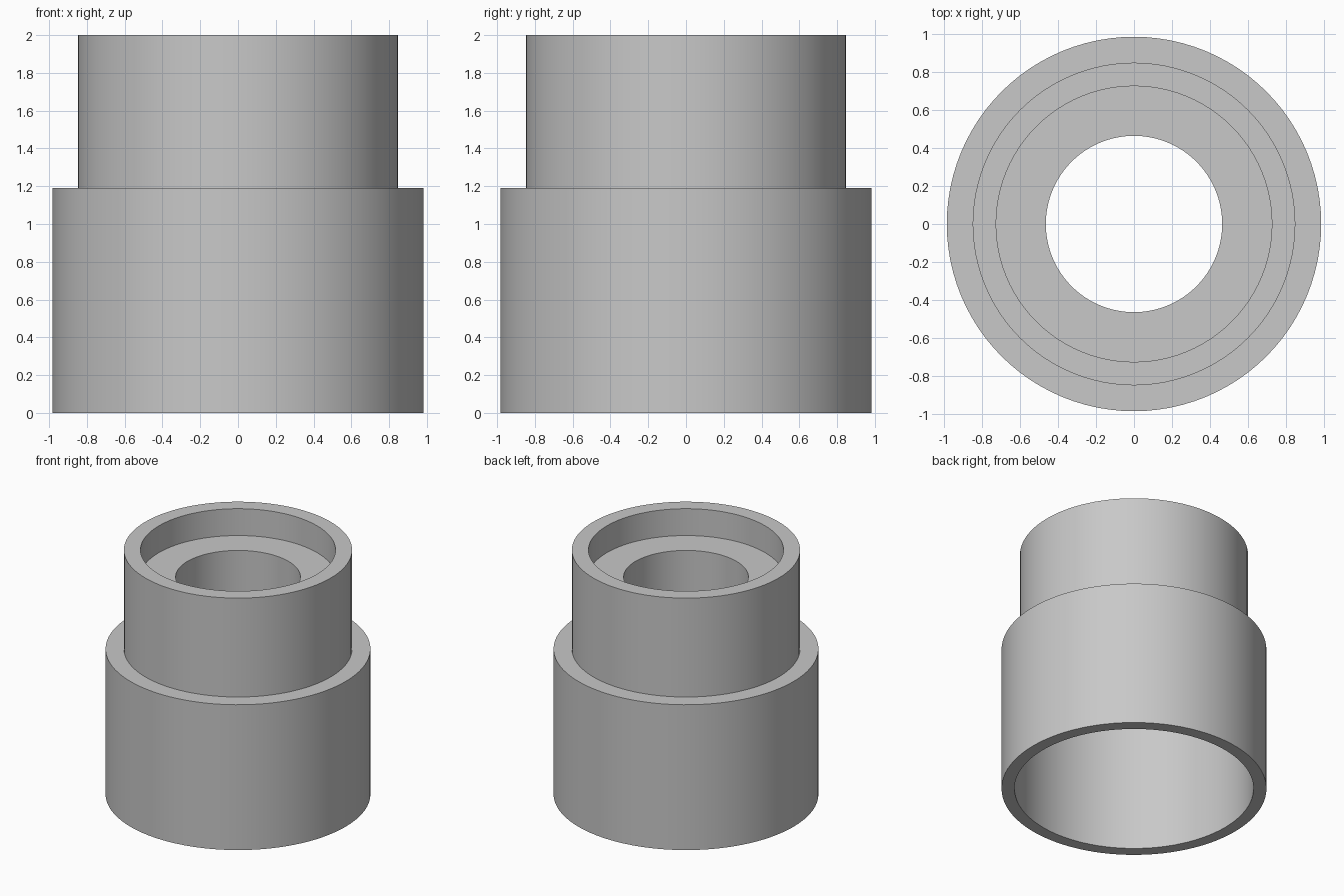
import bpy
import bmesh
import math

cube = bpy.data.objects.get("Cube")
if cube:
    bpy.data.objects.remove(cube, do_unlink=True)

SIDES = 96

# Single grey material
grey = bpy.data.materials.new("plain_grey")
grey.use_nodes = True
colour = (0.58, 0.58, 0.58, 1.0)
grey.diffuse_color = colour
grey.node_tree.nodes["Principled BSDF"].inputs["Base Color"].default_value = colour


def lathe(name, profile, material):
    """Turn a closed (radius, height) profile around the z axis."""
    bm = bmesh.new()
    verts = [bm.verts.new((r, 0, z)) for r, z in profile]
    edges = [bm.edges.new((a, b)) for a, b in zip(verts, verts[1:] + verts[:1])]
    bmesh.ops.spin(bm, geom=verts + edges, cent=(0, 0, 0), axis=(0, 0, 1),
                   angle=math.tau, steps=SIDES, use_merge=True)
    bmesh.ops.remove_doubles(bm, verts=bm.verts[:], dist=1e-4)
    bmesh.ops.recalc_face_normals(bm, faces=bm.faces[:])
    mesh = bpy.data.meshes.new(name)
    bm.to_mesh(mesh)
    bm.free()
    mesh.materials.append(material)
    obj = bpy.data.objects.new(name, mesh)
    bpy.context.collection.objects.link(obj)
    bpy.ops.object.select_all(action="DESELECT")
    obj.select_set(True)
    bpy.context.view_layer.objects.active = obj
    bpy.ops.object.shade_smooth_by_angle(angle=math.radians(30))
    return obj


# Stepped sleeve: wide lower skirt, narrower collar, recessed seat, through bore
outer_skirt, outer_collar = 0.983, 0.847
recess, bore, socket = 0.724, 0.463, 0.887
step, top, seat, ceiling = 1.19, 2.0, 1.78, 1.08

lathe("stepped_sleeve", [
    (outer_skirt, 0), (outer_skirt, step),
    (outer_collar, step), (outer_collar, top),
    (recess, top), (recess, seat),
    (bore, seat), (bore, ceiling),
    (socket, ceiling), (socket, 0),
], grey)
